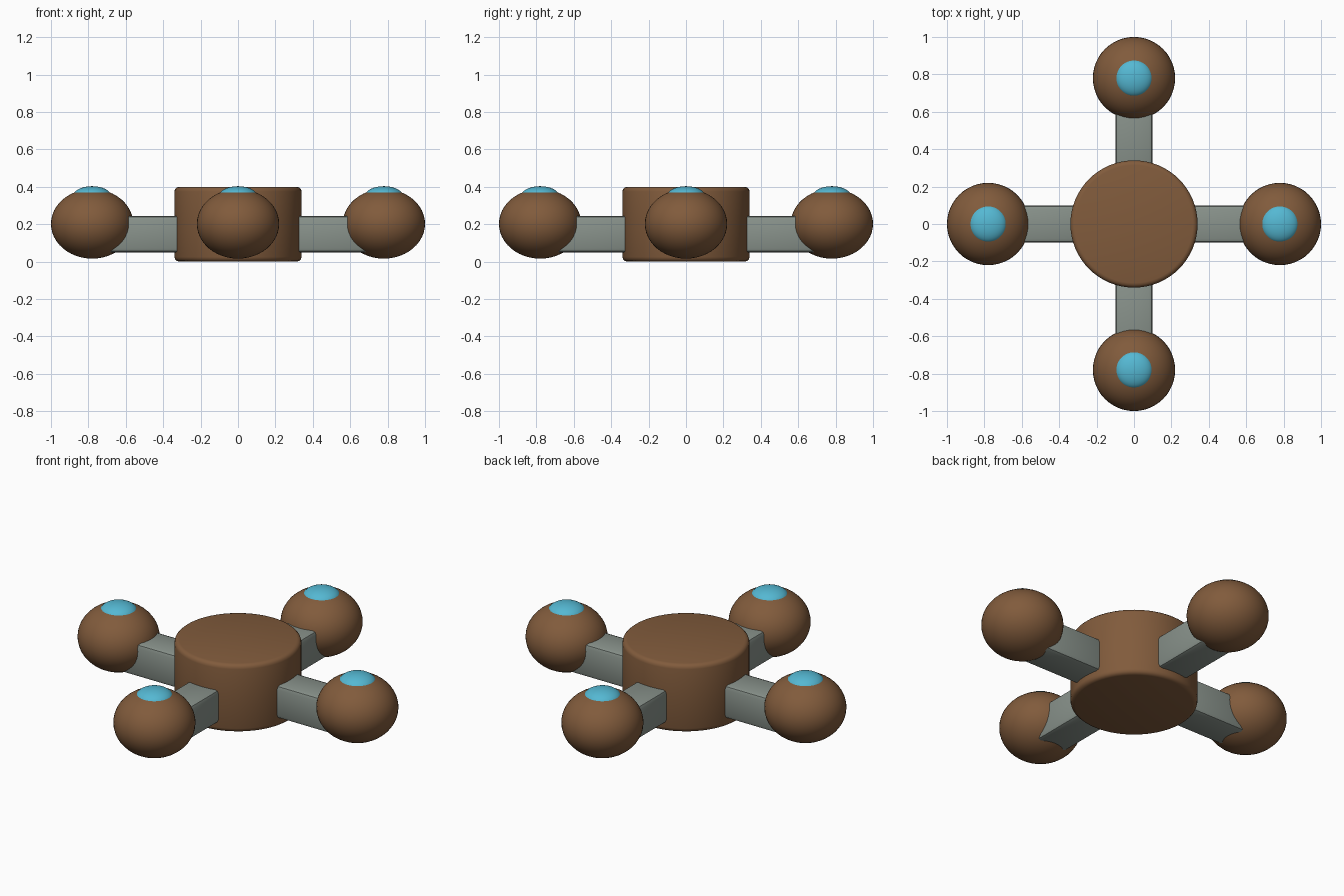
import bpy
from math import cos, sin, pi

if "Cube" in bpy.data.objects:
    bpy.data.objects.remove(bpy.data.objects["Cube"])


def material(name, color):
    m = bpy.data.materials.new(name)
    m.diffuse_color = color
    m.use_nodes = True
    m.node_tree.nodes["Principled BSDF"].inputs["Base Color"].default_value = m.diffuse_color
    return m


BROWN = material("brown", (0.22, 0.105, 0.045, 1))
BLUE = material("blue", (0.09, 0.48, 0.65, 1))
GREY = material("grey", (0.25, 0.29, 0.26, 1))


def finish(name, mat, bevel=0, segments=2):
    ob = bpy.context.object
    ob.name = name
    ob.data.materials.append(mat)
    bpy.ops.object.transform_apply(location=False, rotation=False, scale=True)
    if bevel:
        mod = ob.modifiers.new("bevel", 'BEVEL')
        mod.width = bevel
        mod.segments = segments
        mod.limit_method = 'ANGLE'
        bpy.ops.object.modifier_apply(modifier=mod.name)
    bpy.ops.object.shade_smooth_by_angle(angle=0.6)
    return ob


def ellipsoid(name, loc, r, rz, mat):
    bpy.ops.mesh.primitive_uv_sphere_add(segments=48, ring_count=24, radius=1, location=loc)
    bpy.context.object.scale = (r, r, rz)
    finish(name, mat)


# Central hub
bpy.ops.mesh.primitive_cylinder_add(vertices=64, radius=0.34, depth=0.4, location=(0, 0, 0.2))
finish("hub", BROWN, 0.025, 3)

# Four arms, each with a pod and a blue light cap
for i, side in enumerate(("right", "back", "left", "front")):
    a = i * pi / 2
    c, s = cos(a), sin(a)
    bpy.ops.mesh.primitive_cube_add(size=1, location=(0.49 * c, 0.49 * s, 0.147), rotation=(0, 0, a))
    bpy.context.object.scale = (0.48, 0.2, 0.195)
    finish(side + "_arm", GREY, 0.022, 2)
    ellipsoid(side + "_pod", (0.78 * c, 0.78 * s, 0.202), 0.22, 0.186, BROWN)
    ellipsoid(side + "_light", (0.78 * c, 0.78 * s, 0.353), 0.1, 0.05, BLUE)
